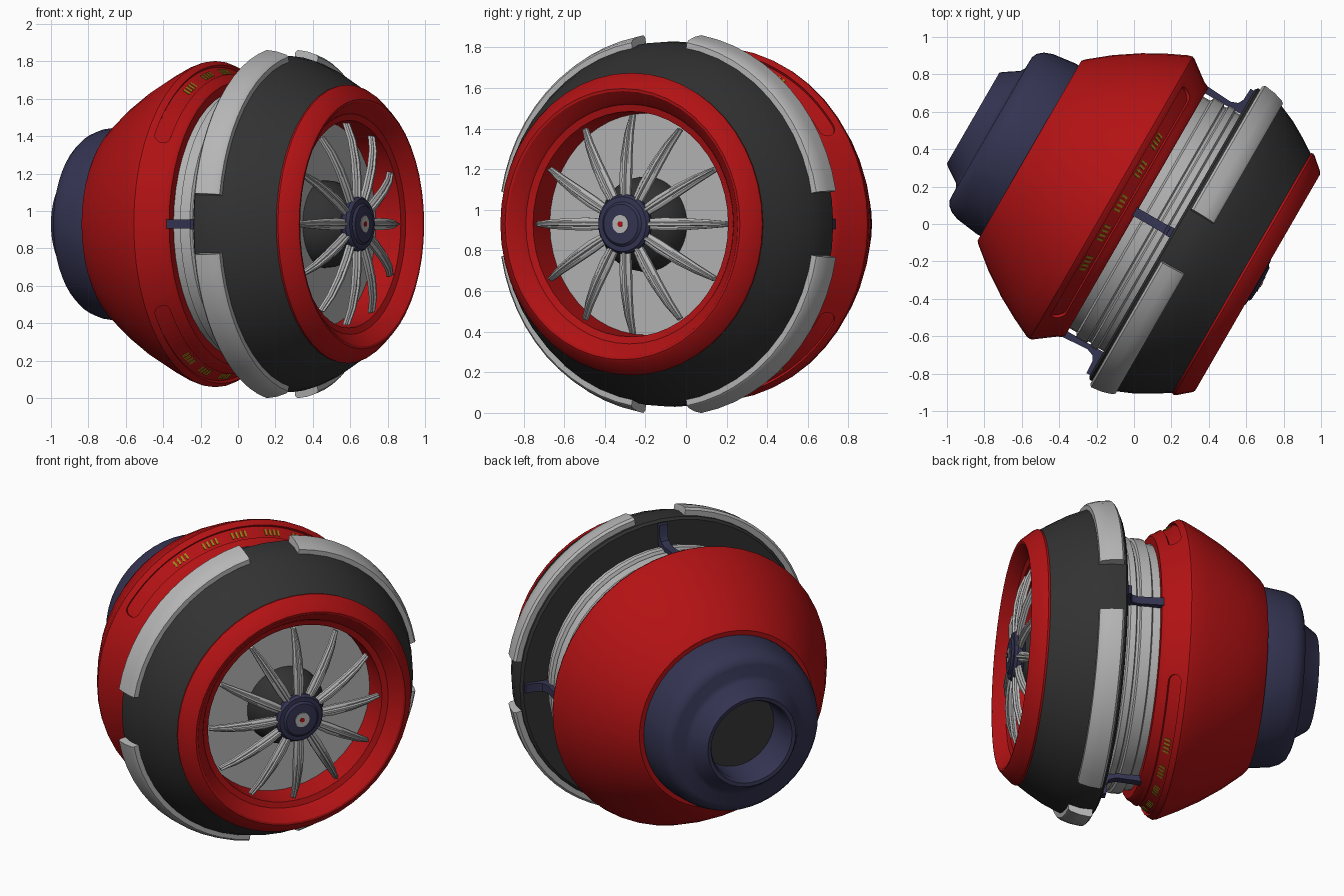
import bpy, bmesh, math
from mathutils import Matrix, Vector

if "Cube" in bpy.data.objects:
    bpy.data.objects.remove(bpy.data.objects["Cube"])

# Local frame: X = up, Z = engine axis (turned 30 degrees), then placed in the world
C, S = math.cos(math.radians(30)), math.sin(math.radians(30))
PLACE = Matrix(((0, -S, C, 0.03), (0, -C, -S, 0.052), (1, 0, 0, 0.93), (0, 0, 0, 1)))
SEG = 48


def material(name, rgb):
    m = bpy.data.materials.new(name)
    m.diffuse_color = (*rgb, 1)
    m.use_nodes = True
    m.node_tree.nodes["Principled BSDF"].inputs["Base Color"].default_value = m.diffuse_color
    return m


RED = material("red paint", (0.45, 0.006, 0.007))
NAVY = material("navy metal", (0.034, 0.034, 0.085))
DARK = material("dark grey", (0.032, 0.032, 0.032))
SILVER = material("silver", (0.47, 0.47, 0.47))
YELLOW = material("yellow marking", (0.33, 0.22, 0.01))


def polar(phi, t, r):
    """Angle from the top, distance along the axis, radius."""
    return Vector((r * math.cos(phi), r * math.sin(phi), t))


def skin(name, bodies, mat, loop=False, angle=30):
    """Bridge successive sections of each body into one solid object."""
    bm = bmesh.new()
    for sections in bodies:
        rows = [[bm.verts.new(PLACE @ p) for p in sec] for sec in sections]
        n, k = len(rows), len(rows[0])
        for i in range(n if loop else n - 1):
            a, b = rows[i], rows[(i + 1) % n]
            for j in range(k):
                bm.faces.new((a[j], a[(j + 1) % k], b[(j + 1) % k], b[j]))
        if not loop:
            bm.faces.new(rows[0])
            bm.faces.new(rows[-1])
    bmesh.ops.remove_doubles(bm, verts=bm.verts, dist=1e-5)
    bmesh.ops.recalc_face_normals(bm, faces=bm.faces)
    me = bpy.data.meshes.new(name)
    bm.to_mesh(me)
    bm.free()
    me.materials.append(mat)
    ob = bpy.data.objects.new(name, me)
    bpy.context.collection.objects.link(ob)
    smooth(me, angle)
    return ob


def smooth(me, angle=30):
    bm = bmesh.new()
    bm.from_mesh(me)
    for f in bm.faces:
        f.smooth = True
    for e in bm.edges:
        e.smooth = e.calc_face_angle(9) < math.radians(angle)
    bm.to_mesh(me)
    bm.free()


def lathe(name, profile, mat):
    ring = [[polar(math.tau * i / SEG, t, r) for t, r in profile] for i in range(SEG)]
    return skin(name, [ring], mat, loop=True)


def arc(profile, a0, a1, n):
    return [[polar(math.radians(a0 + (a1 - a0) * i / n), t, r) for t, r in profile]
            for i in range(n + 1)]


# Rear body shell
body = lathe("rear_body", [(-0.675, 0.45), (-0.68, 0.555), (-0.665, 0.572), (-0.55, 0.665),
                           (-0.42, 0.752), (-0.3, 0.818), (-0.2, 0.866), (-0.175, 0.872),
                           (-0.16, 0.865), (-0.055, 0.787), (-0.03, 0.775), (-0.02, 0.762),
                           (-0.02, 0.70), (-0.3, 0.45)], RED)

# Long rounded recesses on the front slope of the body, top and bottom
ALONG = Vector((0.105, -0.078)).normalized()
OUT = Vector((0.078, 0.105)).normalized()
MID = Vector((-0.108, 0.826))


def slope(phi, across, height):
    p = MID + ALONG * across + OUT * height
    return polar(phi, p.x, p.y)


HALF, WIDE = math.radians(58), 0.042
cap = WIDE / 0.826
steps = [-HALF + cap * (1 - math.cos(math.pi / 2 * i / 6)) for i in range(1, 7)]
angles = steps + [steps[-1] * (1 - i / 15) for i in range(1, 15)]
angles += [0] + [-a for a in reversed(angles) if a < -1e-6]
angles = sorted(set(angles))
for centre in (0, math.pi):
    secs = []
    for a in angles:
        over = max(0, abs(a) - (HALF - cap)) / cap
        w = WIDE * math.sqrt(max(0.02, 1 - over * over))
        secs.append([slope(centre + a, -w, -0.016), slope(centre + a, w, -0.016),
                     slope(centre + a, w, 0.05), slope(centre + a, -w, 0.05)])
    cutter = skin("recess_cutter", [secs], RED)
    cutter.hide_render = True
    mod = body.modifiers.new("recess", 'BOOLEAN')
    mod.operation, mod.solver, mod.object = 'DIFFERENCE', 'EXACT', cutter
    bpy.context.view_layer.update()
    cut = bpy.data.meshes.new_from_object(
        body.evaluated_get(bpy.context.evaluated_depsgraph_get()))
    body.modifiers.clear()
    body.data = cut
    bpy.data.objects.remove(cutter)
smooth(body.data)

# Plain yellow dashes on the recess floors
dashes = []
for centre in (0, 180):
    for group in (-28, -15, 0, 13, 27):
        for k in range(4):
            a = centre + group + (k - 1.5) * 1.9
            dashes.append([[slope(math.radians(a + d), w, h) for w, h in
                            ((-0.02, -0.018), (0.02, -0.018), (0.02, -0.012), (-0.02, -0.012))]
                           for d in (-0.45, 0.45)])
skin("yellow_dashes", dashes, YELLOW)

# Rear exhaust: stepped navy nozzle with hollow end
lathe("exhaust_nozzle", [(-0.64, 0.3), (-0.64, 0.525), (-0.70, 0.527), (-0.83, 0.51),
                         (-0.875, 0.493), (-0.905, 0.468), (-0.918, 0.44), (-0.92, 0.37),
                         (-0.935, 0.345), (-1.015, 0.292), (-1.028, 0.28), (-1.025, 0.258),
                         (-1.0, 0.245), (-0.75, 0.235)], NAVY)
lathe("exhaust_inner_plate", [(-0.82, 0), (-0.82, 0.242), (-0.76, 0.242), (-0.76, 0)], DARK)

# Ribbed silver collar between body and intake
lathe("ribbed_collar", [(-0.06, 0.6), (-0.06, 0.715), (0.025, 0.715), (0.035, 0.74),
                        (0.095, 0.74), (0.103, 0.725), (0.118, 0.725), (0.126, 0.745),
                        (0.16, 0.745), (0.17, 0.73), (0.21, 0.73), (0.21, 0.6)], SILVER)

# Dark intake cowling
lathe("intake_cowling", [(0.2, 0.66), (0.2, 0.885), (0.212, 0.9), (0.3, 0.898), (0.37, 0.88),
                         (0.46, 0.842), (0.55, 0.79), (0.64, 0.732), (0.64, 0.62),
                         (0.45, 0.6)], DARK)

# Four silver guard plates around the cowling
guard = [(0.225, 0.885), (0.225, 0.932), (0.238, 0.945), (0.30, 0.937), (0.355, 0.92),
         (0.368, 0.908), (0.368, 0.865)]
for i in range(4):
    skin("guard_plate_%d" % (i + 1), [arc(guard, 90 * i + 10, 90 * i + 80, 12)], SILVER)

# Four bent navy brackets joining body and cowling
bracket = [(-0.04, 0.735), (-0.04, 0.775), (0.12, 0.765), (0.16, 0.78), (0.175, 0.81),
           (0.178, 0.878), (0.21, 0.878), (0.21, 0.735)]
for i in range(4):
    skin("bracket_%d" % (i + 1), [arc(bracket, 90 * i - 1.8, 90 * i + 1.8, 1)], NAVY)

# Red intake rim
lathe("intake_rim", [(0.625, 0.70), (0.63, 0.742), (0.642, 0.745), (0.655, 0.738), (0.722, 0.68),
                     (0.729, 0.668), (0.727, 0.655), (0.675, 0.6), (0.66, 0.59), (0.65, 0.555),
                     (0.48, 0.545), (0.48, 0.62)], RED)

# Back plate and dark nose inside the intake
lathe("intake_back_plate", [(0.46, 0), (0.46, 0.56), (0.5, 0.56), (0.5, 0)], SILVER)
lathe("inner_nose", [(0.49, 0), (0.49, 0.235), (0.55, 0.23), (0.62, 0.19), (0.69, 0.1),
                     (0.69, 0)], DARK)

# Twelve tapered spokes, each with a raised centre rib
spokes = []
for i in range(12):
    turn = Matrix.Rotation(math.tau * i / 12, 4, 'Z')
    for scale, lift in ((1.0, 0), (0.35, 0.012)):
        secs = []
        for r, t, w in ((0.11, 0.702, 0.025), (0.22, 0.704, 0.032), (0.34, 0.694, 0.029),
                        (0.45, 0.67, 0.022), (0.54, 0.632, 0.013)):
            w *= scale
            secs.append([turn @ Vector((r, y, t + lift + z)) for y, z in
                         ((-w, -0.014), (w, -0.014), (w, 0.002), (w * 0.6, 0.01),
                          (-w * 0.6, 0.01), (-w, 0.002))])
        spokes.append(secs)
skin("intake_spokes", spokes, SILVER)

# Hub cap with plain round centre
lathe("hub_cap", [(0.67, 0), (0.67, 0.125), (0.69, 0.145), (0.715, 0.147), (0.732, 0.135),
                  (0.734, 0.11), (0.745, 0.098), (0.748, 0.05), (0.748, 0)], NAVY)
lathe("hub_disc", [(0.745, 0), (0.745, 0.045), (0.752, 0.045), (0.752, 0)], SILVER)
lathe("hub_dot", [(0.75, 0), (0.75, 0.014), (0.755, 0.014), (0.755, 0)], RED)
